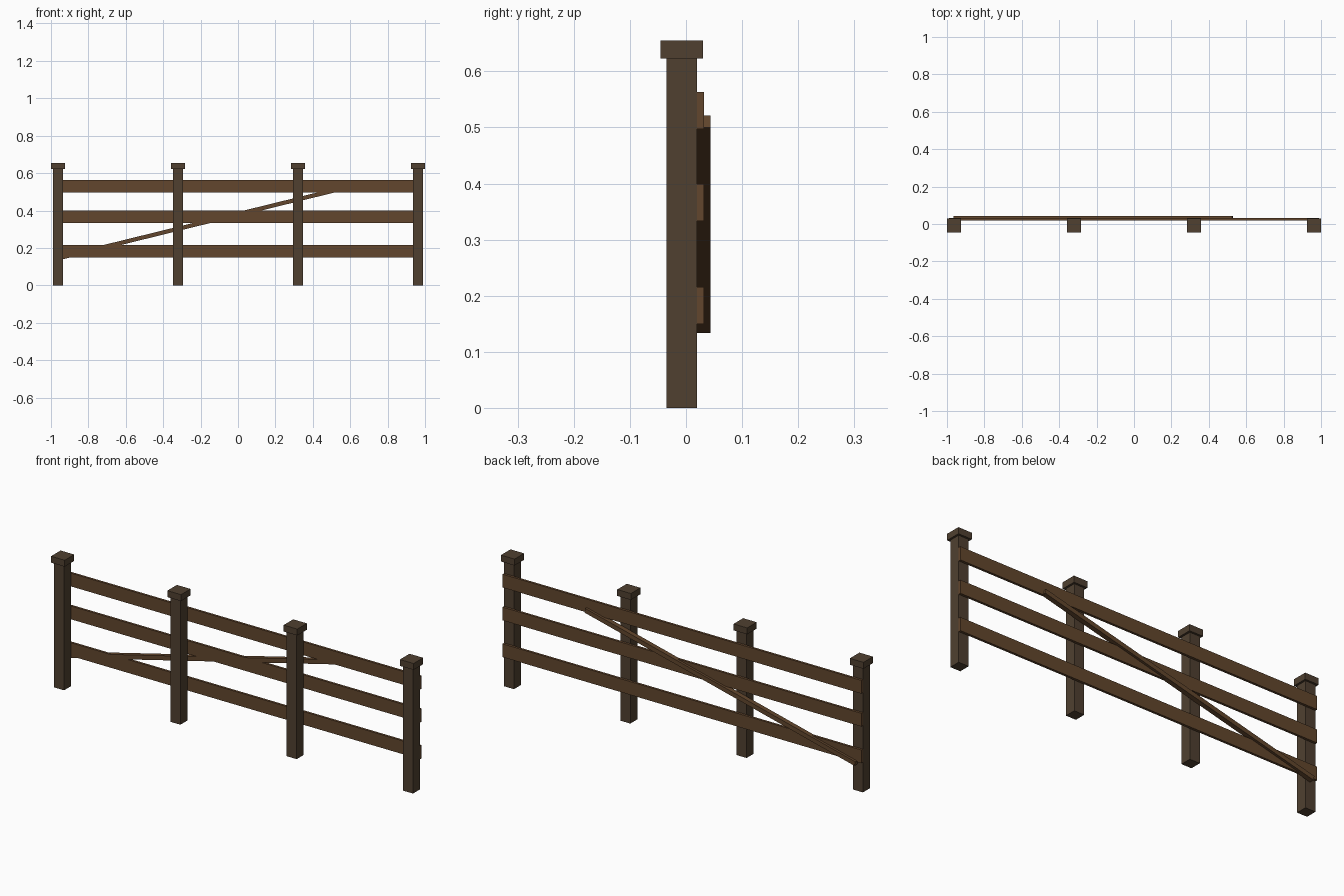
import bpy
import math

default = bpy.data.objects.get("Cube")
if default:
    bpy.data.objects.remove(default, do_unlink=True)


def make_material(name, rgb):
    mat = bpy.data.materials.new(name)
    mat.use_nodes = True
    color = (*rgb, 1.0)
    mat.diffuse_color = color
    bsdf = mat.node_tree.nodes["Principled BSDF"]
    bsdf.inputs["Base Color"].default_value = color
    bsdf.inputs["Roughness"].default_value = 0.9
    return mat


def box(name, center, size, mat, tilt=0.0):
    bpy.ops.mesh.primitive_cube_add(size=1, location=center)
    obj = bpy.context.object
    obj.name = name
    obj.scale = size
    bpy.ops.object.transform_apply(location=False, rotation=False, scale=True)
    obj.rotation_euler.y = -tilt
    obj.data.materials.append(mat)
    return obj


post_wood = make_material("post_wood", (0.08, 0.051, 0.03))
rail_wood = make_material("rail_wood", (0.122, 0.061, 0.026))

POST_W, POST_H, POST_Y = 0.055, 0.623, -0.0075
CAP_W, CAP_H = 0.075, 0.032
END_X = 1.0 - CAP_W / 2
BACK_Y = POST_Y + POST_W / 2

# Evenly spaced square posts with flat caps
for i in range(4):
    x = END_X * (2 * i / 3 - 1)
    box(f"post_{i + 1}", (x, POST_Y, POST_H / 2), (POST_W, POST_W, POST_H), post_wood)
    box(f"post_cap_{i + 1}", (x, POST_Y, POST_H + CAP_H / 2), (CAP_W, CAP_W, CAP_H), post_wood)

# Horizontal rails fixed to the back of the posts
rail_length = 2 * END_X + POST_W
for name, z in (("bottom", 0.183), ("middle", 0.366), ("top", 0.53)):
    box(f"{name}_rail", (0, BACK_Y + 0.006, z), (rail_length, 0.012, 0.066), rail_wood)

# Diagonal brace rising towards the left end
box("diagonal_brace", (-0.2175, BACK_Y + 0.012, 0.3275), (1.534, 0.024, 0.022),
    rail_wood, tilt=math.radians(13.8))
